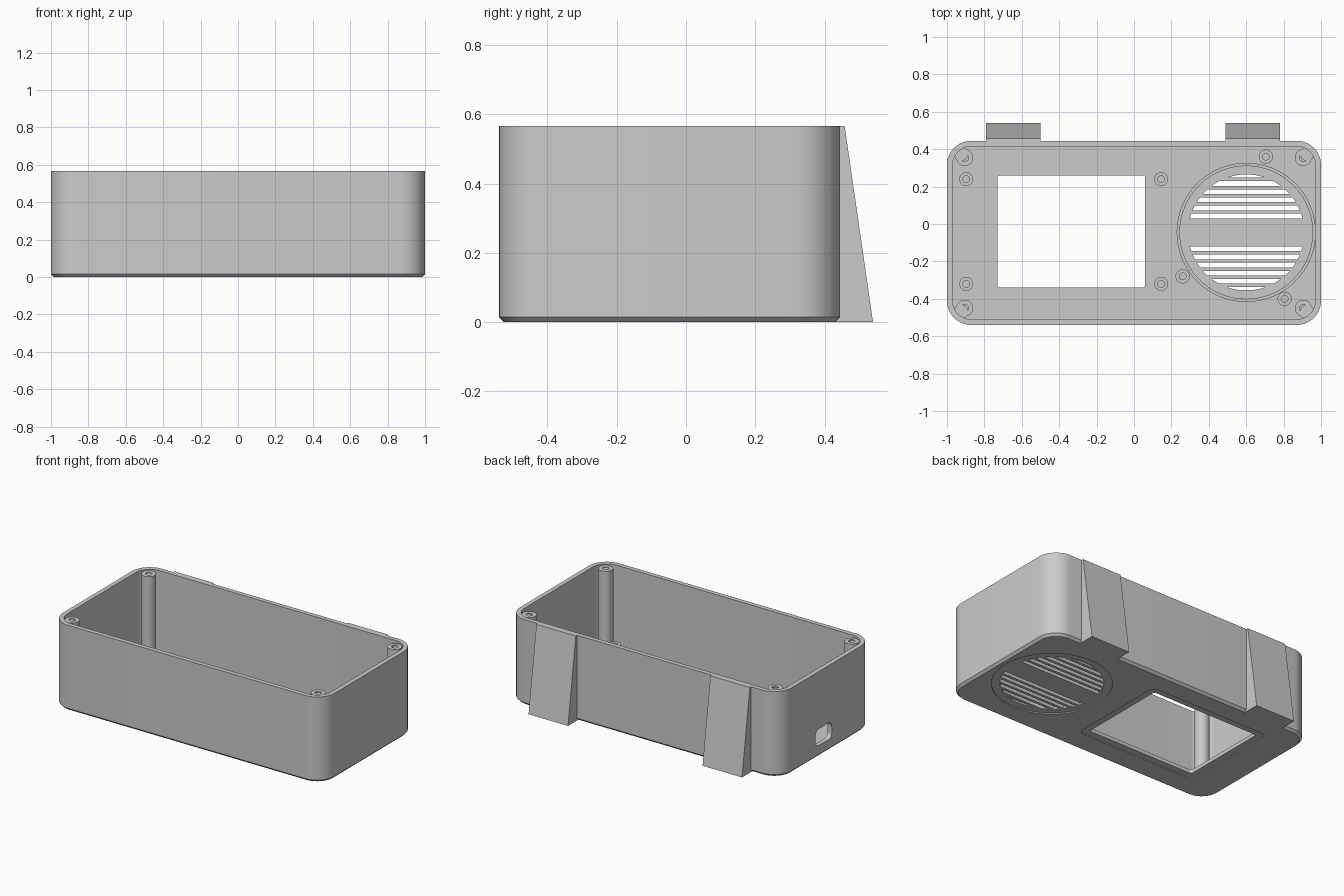
import bpy, bmesh, math

if "Cube" in bpy.data.objects:
    bpy.data.objects.remove(bpy.data.objects["Cube"], do_unlink=True)

grey = bpy.data.materials.new("plain grey")
grey.use_nodes = True
grey.diffuse_color = (0.6, 0.6, 0.6, 1)
grey.node_tree.nodes["Principled BSDF"].inputs["Base Color"].default_value = (0.6, 0.6, 0.6, 1)

TOP, FLOOR, WALL, MID_Y = 0.567, 0.03, 0.03, -0.0475
HALF_X, HALF_Y, CORNER = 1.0, 0.4925, 0.13


def rounded_rect(cx, cy, hx, hy, r, steps=10):
    """Outline of a rounded rectangle, anticlockwise."""
    pts = []
    for i, (sx, sy) in enumerate([(1, 1), (-1, 1), (-1, -1), (1, -1)]):
        for k in range(steps + 1):
            a = math.pi / 2 * (i + k / steps)
            pts.append((cx + sx * (hx - r) + r * math.cos(a),
                        cy + sy * (hy - r) + r * math.sin(a)))
    return pts


def circle(cx, cy, r, n=32):
    return [(cx + r * math.cos(2 * math.pi * k / n),
             cy + r * math.sin(2 * math.pi * k / n)) for k in range(n)]


def loft(name, rings, place=lambda u, v, w: (u, v, w)):
    """Skin a list of (outline, height) rings and cap both ends."""
    bm = bmesh.new()
    loops = [[bm.verts.new(place(u, v, w)) for u, v in line] for line, w in rings]
    for a, b in zip(loops, loops[1:]):
        for i in range(len(a)):
            j = (i + 1) % len(a)
            bm.faces.new((a[i], a[j], b[j], b[i]))
    bm.faces.new(loops[0][::-1])
    bm.faces.new(loops[-1])
    bmesh.ops.recalc_face_normals(bm, faces=bm.faces)
    mesh = bpy.data.meshes.new(name)
    bm.to_mesh(mesh)
    bm.free()
    mesh.materials.append(grey)
    obj = bpy.data.objects.new(name, mesh)
    bpy.context.collection.objects.link(obj)
    return obj


def activate(obj):
    bpy.ops.object.select_all(action='DESELECT')
    obj.select_set(True)
    bpy.context.view_layer.objects.active = obj


def cut(target, cutter):
    mod = target.modifiers.new("cut", 'BOOLEAN')
    mod.operation, mod.solver, mod.object = 'DIFFERENCE', 'EXACT', cutter
    activate(target)
    bpy.ops.object.modifier_apply(modifier=mod.name)
    bpy.data.objects.remove(cutter, do_unlink=True)


def tube(name, x, y, r, hole, z0, z1, bottom, n=32):
    """Round post with a blind hole from the top."""
    return loft(name, [(circle(x, y, r, n), z0), (circle(x, y, r, n), z1),
                       (circle(x, y, hole, n), z1), (circle(x, y, hole, n), bottom)])


# Open case with a chamfered bottom edge
def shell(inset):
    return rounded_rect(0, MID_Y, HALF_X - inset, HALF_Y - inset, CORNER - inset)


case = loft("case", [(shell(0.015), 0), (shell(0), 0.015), (shell(0), TOP),
                     (shell(WALL), TOP), (shell(WALL), FLOOR)])

# Screen opening with a shallow recess around it on the underside
SX, SY = -0.335, -0.04
cut(case, loft("recess_cutter", [(rounded_rect(SX, SY, 0.44, 0.345, 0.04), z) for z in (-0.05, 0.006)]))
cut(case, loft("screen_cutter", [(rounded_rect(SX, SY, 0.395, 0.3, 0.015), z) for z in (-0.05, 0.1)]))

# Round speaker recess and slotted grille
GX, GY, GR = 0.6, -0.045, 0.31
cut(case, loft("grille_recess_cutter", [(circle(GX, GY, 0.36, 64), z) for z in (-0.05, 0.006)]))
for side in (1, -1):
    for i in range(6):
        low = 0.075 + i * 0.0435
        high = min(low + 0.025, GR - 0.001)
        a0, a1 = math.asin(low / GR), math.asin(high / GR)
        arc = [a0 + (a1 - a0) * k / 5 for k in range(6)]
        arc += [math.pi - a for a in reversed(arc)]
        line = [(GX + GR * math.cos(a), GY + side * GR * math.sin(a)) for a in arc]
        cut(case, loft("slot_cutter", [(line, -0.05), (line, 0.1)]))

# Rounded cable port through the right end wall
port = rounded_rect(-0.018, 0.13, 0.085, 0.055, 0.035)
cut(case, loft("port_cutter", [(port, -1.1), (port, -0.9)], lambda u, v, w: (w, u, v)))

parts = [case]

# Corner screw posts, each tied into the wall by a web
for sx in (-1, 1):
    for sy in (-1, 1):
        x, y = sx * 0.905, MID_Y + sy * 0.4025
        parts.append(tube("corner_post", x, y, 0.045, 0.02, 0.02, 0.56, 0.3))
        web = rounded_rect(x + sx * 0.02, y + sy * 0.02, 0.036, 0.036, 0.03)
        parts.append(loft("corner_web", [(web, 0.02), (web, 0.555)]))

# Screen standoffs and speaker standoffs
for x in (-0.897, 0.145):
    for y in (0.24, -0.32):
        parts.append(tube("screen_standoff", x, y, 0.037, 0.018, 0.02, 0.1, 0.04))
for x, y in ((0.705, 0.36), (0.26, -0.28), (0.805, -0.4)):
    parts.append(tube("speaker_standoff", x, y, 0.038, 0.018, 0.02, 0.1, 0.04))

# Raised ring that seats the speaker
ring = [(circle(GX, GY, r, 64), z) for r, z in ((0.372, 0.025), (0.372, 0.07), (0.355, 0.07), (0.355, 0.025))]
seat = loft("speaker_ring", ring)
bm = bmesh.new()
bm.from_mesh(seat.data)
bmesh.ops.delete(bm, geom=[f for f in bm.faces if len(f.verts) > 4], context='FACES_ONLY')
bm.to_mesh(seat.data)
bm.free()
parts.append(seat)

# Two tapered feet that tilt the case from behind
profile = [(0.43, 0), (0.54, 0), (0.458, TOP), (0.43, TOP)]
for x in (-0.645, 0.635):
    parts.append(loft("tilt_foot", [(profile, x - 0.145), (profile, x + 0.145)],
                      lambda u, v, w: (w, u, v)))

for obj in parts:
    activate(obj)
    bpy.ops.object.shade_smooth_by_angle(angle=math.radians(30))
